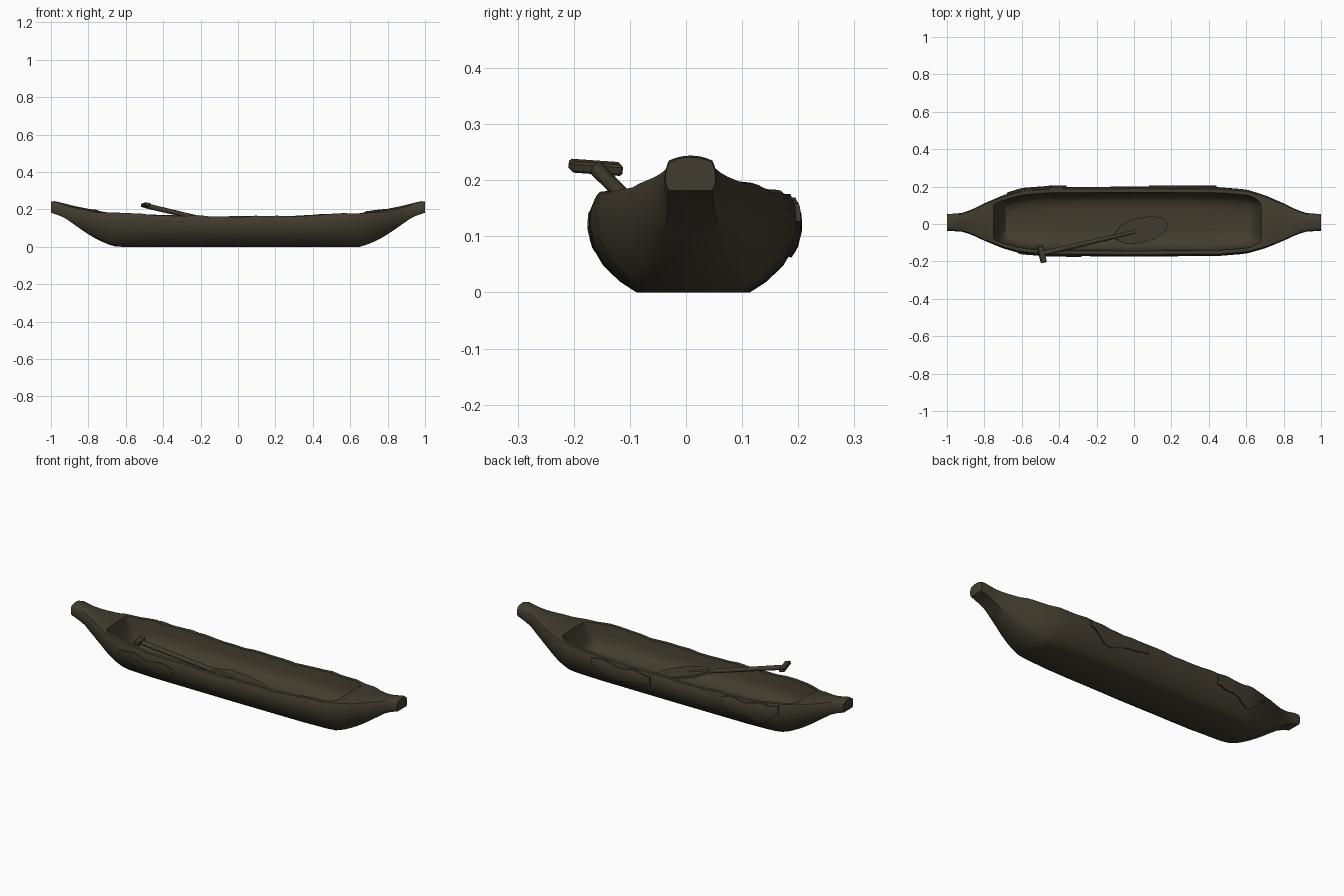
import bpy, bmesh, math
from mathutils import Vector, Matrix

if "Cube" in bpy.data.objects:
    bpy.data.objects.remove(bpy.data.objects["Cube"])

wood = bpy.data.materials.new("dark weathered wood")
wood.diffuse_color = (0.055, 0.046, 0.028, 1)
wood.use_nodes = True
wood.node_tree.nodes["Principled BSDF"].inputs["Base Color"].default_value = wood.diffuse_color


def finish(name, bm, angle=35):
    bmesh.ops.recalc_face_normals(bm, faces=bm.faces)
    me = bpy.data.meshes.new(name)
    bm.to_mesh(me)
    bm.free()
    ob = bpy.data.objects.new(name, me)
    bpy.context.collection.objects.link(ob)
    me.materials.append(wood)
    bpy.ops.object.select_all(action='DESELECT')
    ob.select_set(True)
    bpy.context.view_layer.objects.active = ob
    bpy.ops.object.shade_smooth_by_angle(angle=math.radians(angle))
    return ob


def lerp_keys(keys, x):
    if x <= keys[0][0]:
        return keys[0][1]
    for (a, va), (b, vb) in zip(keys, keys[1:]):
        if x <= b:
            return va + (vb - va) * (x - a) / (b - a)
    return keys[-1][1]


# hull shape by distance from the middle
WIDTH = [(0, .187), (.45, .184), (.6, .172), (.7, .142), (.8, .1), (.87, .066), (.92, .049), (.96, .045), (1, .043)]
BOTTOM = [(0, 0), (.65, 0), (.7, .015), (.76, .043), (.81, .073), (.86, .108), (.92, .15), (.96, .17), (1, .182)]
TOP = [(0, .162), (.3, .165), (.5, .174), (.7, .183), (.8, .194), (.88, .21), (.94, .226), (.98, .235), (1, .232)]
SHAPE = [(0, .54), (.12, .70), (.3, .86), (.5, .96), (.7, 1.0), (.87, .99), (1, .94)]


def centre(x):
    return .013 - .005 * max(0, abs(x) - .6) / .4


def outer(x, h, side):
    """Point on the outer skin; h runs 0 (keel) to 1 (rim)."""
    a = abs(x)
    b, t = lerp_keys(BOTTOM, a), lerp_keys(TOP, a)
    if a < .8:
        t += .003 * math.sin(17 * x + side) + .002 * math.sin(41 * x + 2 * side)
    tip = min(1, max(0, (a - .8) / .15))             # rounder section at the tips
    s = lerp_keys(SHAPE, h)
    s += tip * (.35 * (1 - h) ** 2 - .06 * h ** 3)
    return Vector((x, centre(x) + side * lerp_keys(WIDTH, a) * s, b + (t - b) * h))


# hull: closed rings lofted from end to end, with a hollowed inside
def hull():
    bm = bmesh.new()
    left, right, floor = -.75, .68, .047
    xs = [-1, -.98, -.95, -.92, -.89, -.86, -.83, -.8, -.775, left - .002, left, -.74, -.725, -.71, -.69, -.66, -.62]
    xs += [-.57 + .06 * i for i in range(20)]
    xs += [.61, .635, .65, .665, .673, right, right + .002, .71, .74, .77, .8, .83, .86, .89, .92, .95, .98, 1]
    hs = [k[0] for k in SHAPE]
    rings = []
    for x in xs:
        ring = [outer(x, h, -1) for h in reversed(hs)] + [outer(x, h, 1) for h in hs]
        rim_r, rim_l = ring[-1], ring[0]
        d = min(x - left, right - x)                  # distance into the hollow
        hw = (rim_r.y - rim_l.y) / 2
        if d >= -.001:
            rim = min(hw - .019, .092 + .035 * min(1, max(0, d) / .06) ** .5 + max(0, d) * .2)
            k = min(1, max(0, d) / .05) ** .8
        else:
            rim, k = hw * .8, 0
        shift = .012 if x < -.6 and d >= -.001 else 0
        inner = [(f * rim, q * k) for f, q in
                 [(1, 0), (.95, .4), (.87, .73), (.7, .93), (.4, 1.0), (0, 1.03)]]
        full = inner + [(-s, q) for s, q in inner[-2::-1]]
        for s, q in full:
            u = (s / hw + 1) / 2
            deck = rim_l.z + (rim_r.z - rim_l.z) * u
            deck += .009 * (1 - (s / hw) ** 2) * (1 - k)
            ring.append(Vector((x, centre(x) + s + shift * min(1, hw - rim), deck + (floor - deck) * q)))
        rings.append([bm.verts.new(p) for p in ring])
    n = len(rings[0])
    for a, b in zip(rings, rings[1:]):
        for i in range(n):
            j = (i + 1) % n
            bm.faces.new((a[i], a[j], b[j], b[i]))
    bm.faces.new(rings[0])
    bm.faces.new(list(reversed(rings[-1])))
    finish("hull", bm, 45)


hull()


# ragged bark plates lying on the outer skin
def bark(name, x0, x1, h0, h1, side, thick=.007):
    bm = bmesh.new()
    nx, nh = 14, 5
    grids = []
    for off in (-.004, thick):
        grids.append([])
        for i in range(nx + 1):
            u = i / nx
            round_end = max(.25, math.sin(math.pi * u)) ** .4
            lo = h1 - (h1 - h0) * round_end * (.85 + .15 * math.sin(9 * u + x0 * 20))
            hi = h1 - .04 * (1 + math.sin(13 * u + x0 * 9))
            col = []
            for j in range(nh + 1):
                h = lo + (hi - lo) * j / nh
                p = outer(x0 + (x1 - x0) * u, h, side)
                nrm = Vector((0, side, -.9 * (1 - h) ** 2)).normalized()
                col.append(bm.verts.new(p + nrm * off))
            grids[-1].append(col)
    low, top = grids
    for g in grids:
        for i in range(nx):
            for j in range(nh):
                bm.faces.new((g[i][j], g[i + 1][j], g[i + 1][j + 1], g[i][j + 1]))
    for i in range(nx):
        for j in (0, nh):
            bm.faces.new((low[i][j], low[i + 1][j], top[i + 1][j], top[i][j]))
    for j in range(nh):
        for i in (0, nx):
            bm.faces.new((low[i][j], low[i][j + 1], top[i][j + 1], top[i][j]))
    finish(name, bm, 35)


bark("front_bark_patch", -.62, -.28, .34, .86, -1, .004)
bark("back_bark_patch_left", -.68, -.36, .28, 1.0, 1, .008)
bark("back_bark_patch_right", .08, .44, .35, .98, 1, .008)

# paddle: tapered shaft, oval blade and cross grip, laid over the front rim
grip = Vector((-.49, -.158, .219))
tip = Vector((.18, .0, .062))
axis = (tip - grip).normalized()
across = Vector((0, 0, 1)).cross(axis).normalized()
up = axis.cross(across)
frame = Matrix((axis, across, up)).transposed().to_4x4()
length = (tip - grip).length

bm = bmesh.new()
bmesh.ops.create_cone(bm, cap_ends=True, segments=8, radius1=.014, radius2=.011, depth=length * .74,
                      matrix=Matrix.Translation(grip + axis * length * .37) @ frame @ Matrix.Rotation(math.pi / 2, 4, 'Y'))
finish("paddle_shaft", bm, 50)

bm = bmesh.new()
half = [(0, .013), (.07, .028), (.16, .05), (.3, .063), (.5, .066), (.7, .062), (.86, .048), (.96, .026), (1, .0)]
blade_len = .30
outline = [(u, w) for u, w in half] + [(u, -w) for u, w in half[-2::-1]]
loops = []
for z in (-.006, .006):
    loops.append([bm.verts.new(tip + axis * (u - 1) * blade_len + across * w + up * z) for u, w in outline])
for i in range(len(outline)):
    j = (i + 1) % len(outline)
    bm.faces.new((loops[0][i], loops[0][j], loops[1][j], loops[1][i]))
bm.faces.new(loops[0])
bm.faces.new(loops[1])
finish("paddle_blade", bm, 35)

# grip: a short bar, wider and slightly higher at its outer end
bm = bmesh.new()
bmesh.ops.create_cube(bm, size=1, matrix=Matrix.Translation(grip + Vector((-.003, -.003, .004))) @ frame
                      @ Matrix.Rotation(-.07, 4, 'X') @ Matrix.Diagonal((.032, .094, .02, 1)))
bmesh.ops.bevel(bm, geom=bm.edges[:], offset=.004, segments=1, affect='EDGES')
finish("paddle_grip", bm, 30)
